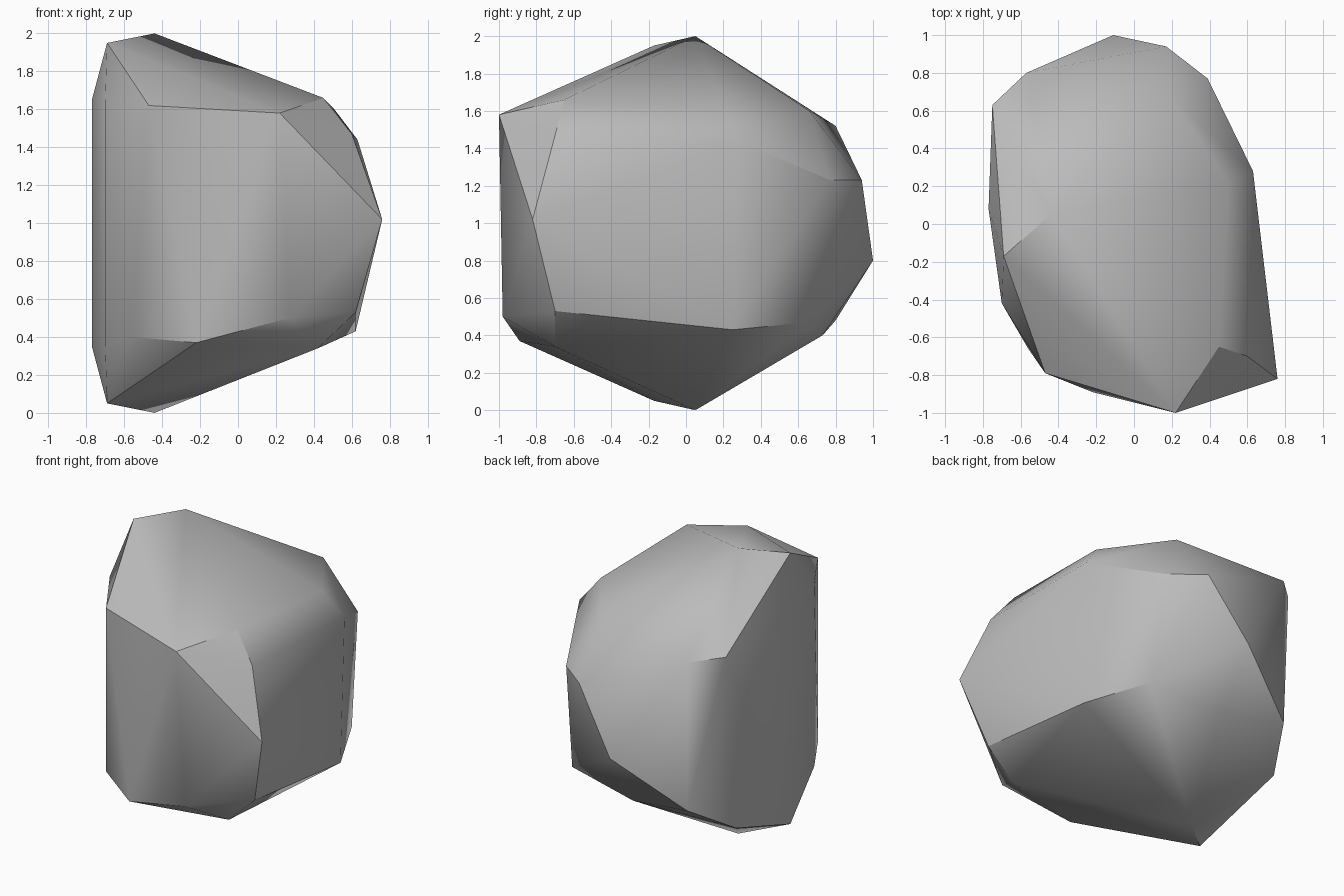
import bpy
import bmesh
import math

# Start from an empty spot where the default cube was
default_cube = bpy.data.objects.get("Cube")
if default_cube:
    bpy.data.objects.remove(default_cube, do_unlink=True)


def make_material(name, colour):
    material = bpy.data.materials.new(name)
    material.use_nodes = True
    material.diffuse_color = colour
    shader = material.node_tree.nodes["Principled BSDF"]
    shader.inputs["Base Color"].default_value = colour
    return material


def mirrored_in_height(points, height=2):
    """Repeat each corner at the same distance from the underside."""
    return points + [(x, y, height - z) for x, y, z in points]


def make_boulder(name, corners, material, sharp_angle):
    """Wrap the chipped corners in a convex skin with soft shallow folds."""
    mesh = bpy.data.meshes.new(name)
    skin = bmesh.new()
    for corner in corners:
        skin.verts.new(corner)
    hull = bmesh.ops.convex_hull(skin, input=skin.verts[:])
    buried = set(hull["geom_interior"] + hull["geom_unused"])
    loose = [v for v in buried if isinstance(v, bmesh.types.BMVert)]
    bmesh.ops.delete(skin, geom=loose, context="VERTS")
    bmesh.ops.recalc_face_normals(skin, faces=skin.faces[:])
    skin.to_mesh(mesh)
    skin.free()
    mesh.materials.append(material)

    boulder = bpy.data.objects.new(name, mesh)
    bpy.context.collection.objects.link(boulder)
    bpy.ops.object.select_all(action="DESELECT")
    boulder.select_set(True)
    bpy.context.view_layer.objects.active = boulder
    bpy.ops.object.shade_smooth_by_angle(angle=sharp_angle)
    return boulder


# Corners shared by the crown and the underside
shared = mirrored_in_height([
    (-.44, .05, 2), (-.69, -.17, 1.95), (-.77, .08, 1.65),
    (-.7, -.42, 1.64), (-.57, .8, 1.52),
])

# Upper shoulder, running round from the front to the back
shoulder = [
    (-.47, -.79, 1.62), (.22, -1, 1.58), (.45, -.65, 1.66),
    (.6, -.7, 1.47), (.5, .22, 1.61), (.63, .28, 1.44),
    (.2, .66, 1.6), (.39, .77, 1.23), (.17, .94, 1.23),
    (-.75, .63, 1.54),
]

# Widest points at mid height
waist = [(.76, -.82, 1.02), (-.11, 1, .8)]

# Lower edge, running round from the front to the back
base = [
    (-.56, -.66, .4), (-.22, -.89, .37), (.27, -.98, .5),
    (.42, -.7, .34), (.62, -.7, .53), (.62, .25, .43),
    (.42, .66, .47), (-.1, .73, .4), (-.74, .5, .29),
]

stone_grey = make_material("stone grey", (.5, .5, .5, 1))
make_boulder("boulder", shared + shoulder + waist + base,
             stone_grey, math.radians(30))
